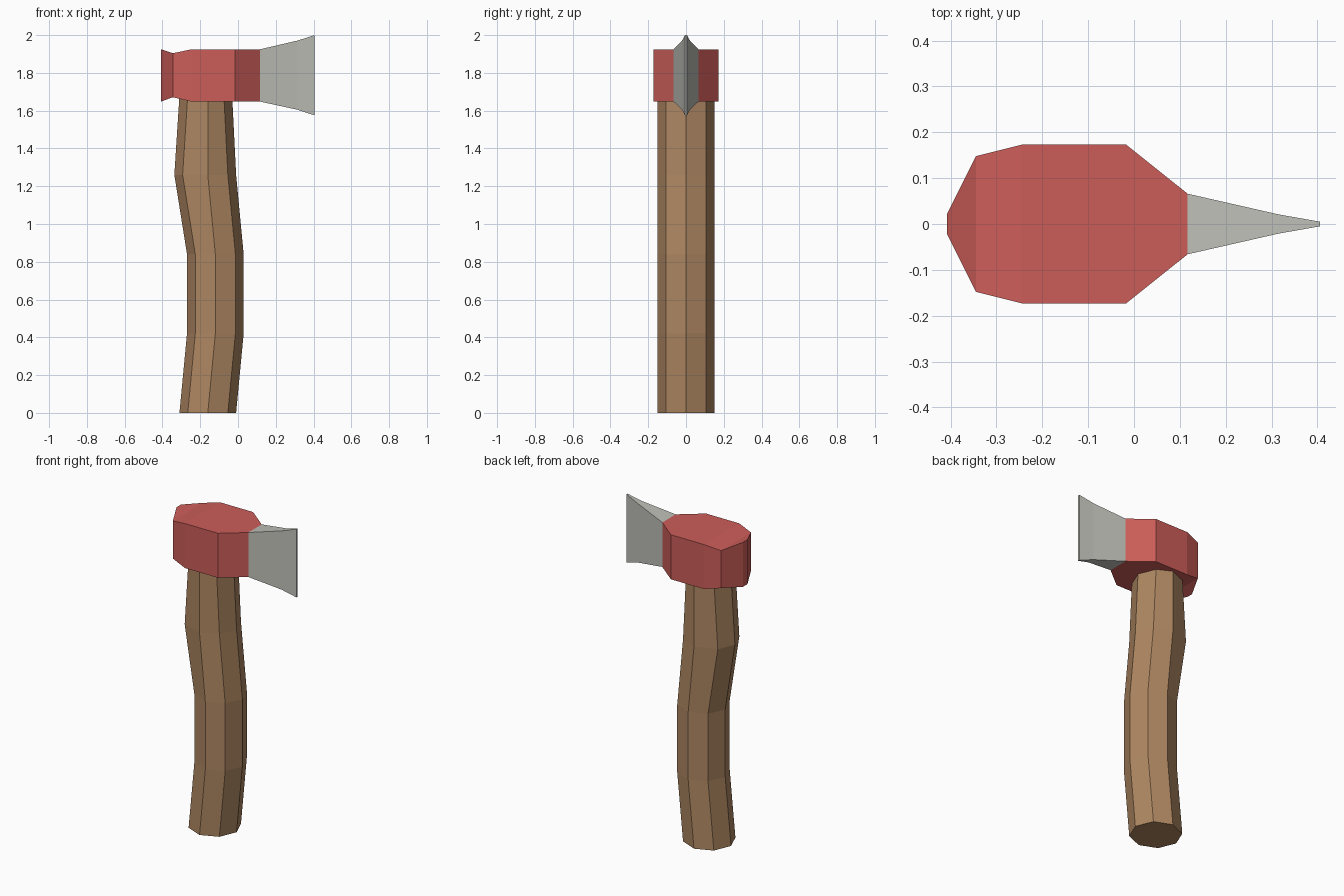
import bpy, bmesh, math

if "Cube" in bpy.data.objects:
    bpy.data.objects.remove(bpy.data.objects["Cube"])

def material(name, rgb):
    m = bpy.data.materials.new(name)
    m.diffuse_color = (*rgb, 1)
    m.use_nodes = True
    m.node_tree.nodes["Principled BSDF"].inputs["Base Color"].default_value = m.diffuse_color
    return m

def loft(name, rings, mat, cap_start=True, cap_end=True):
    """Skin a list of equal-sized vertex rings into a flat-shaded object."""
    bm = bmesh.new()
    loops = [[bm.verts.new(p) for p in ring] for ring in rings]
    n = len(loops[0])
    for a, b in zip(loops, loops[1:]):
        for i in range(n):
            j = (i + 1) % n
            bm.faces.new((a[i], a[j], b[j], b[i]))
    if cap_start:
        bm.faces.new(loops[0][::-1])
    if cap_end:
        bm.faces.new(loops[-1])
    mesh = bpy.data.meshes.new(name)
    bm.to_mesh(mesh)
    bm.free()
    mesh.materials.append(mat)
    obj = bpy.data.objects.new(name, mesh)
    bpy.context.collection.objects.link(obj)
    return obj

wood = material("wood", (0.42, 0.24, 0.12))
red = material("red_paint", (0.60, 0.11, 0.10))
steel = material("steel", (0.52, 0.52, 0.48))

# Handle: bent octagonal shaft; (z, centre x, back-side shift, blade-side shift)
R = 0.15
bends = [(0, -0.16, 0, 0), (0.42, -0.12, 0, 0), (0.84, -0.12, 0, 0),
         (1.26, -0.16, -0.027, 0), (1.68, -0.16, 0, -0.021)]
rings = []
for z, cx, back, fore in bends:
    ring = []
    for k in range(8):
        c, s = math.cos(k * math.pi / 4), math.sin(k * math.pi / 4)
        shift = fore if c > 0.1 else back if c < -0.1 else 0
        ring.append((cx + R * c + shift, R * s, z))
    rings.append(ring)
loft("handle", rings, wood)

# Rectangular cross-sections along x: (x, half width, bottom z, top z)
def sections(rows):
    return [[(x, -w, lo), (x, w, lo), (x, w, hi), (x, -w, hi)][::-1]
            for x, w, lo, hi in rows]

# Head: painted block with a notched poll
neck = (0.117, 0.066, 1.648, 1.925)
loft("axe_head", sections([(-0.408, 0.022, 1.648, 1.925),
                           (-0.345, 0.148, 1.671, 1.904),
                           (-0.245, 0.173, 1.648, 1.925),
                           (-0.017, 0.173, 1.648, 1.925), neck]),
     red, cap_end=False)

# Blade: flared wedge continuing from the neck
loft("blade", sections([neck, (0.315, 0.021, 1.605, 1.971),
                        (0.406, 0.005, 1.575, 2.0)]),
     steel, cap_start=False)

# Make every surface face outward (parts share one closed outline)
for obj in bpy.context.collection.objects:
    mesh = obj.data
    bm = bmesh.new()
    bm.from_mesh(mesh)
    bmesh.ops.recalc_face_normals(bm, faces=bm.faces)
    bm.to_mesh(mesh)
    bm.free()
